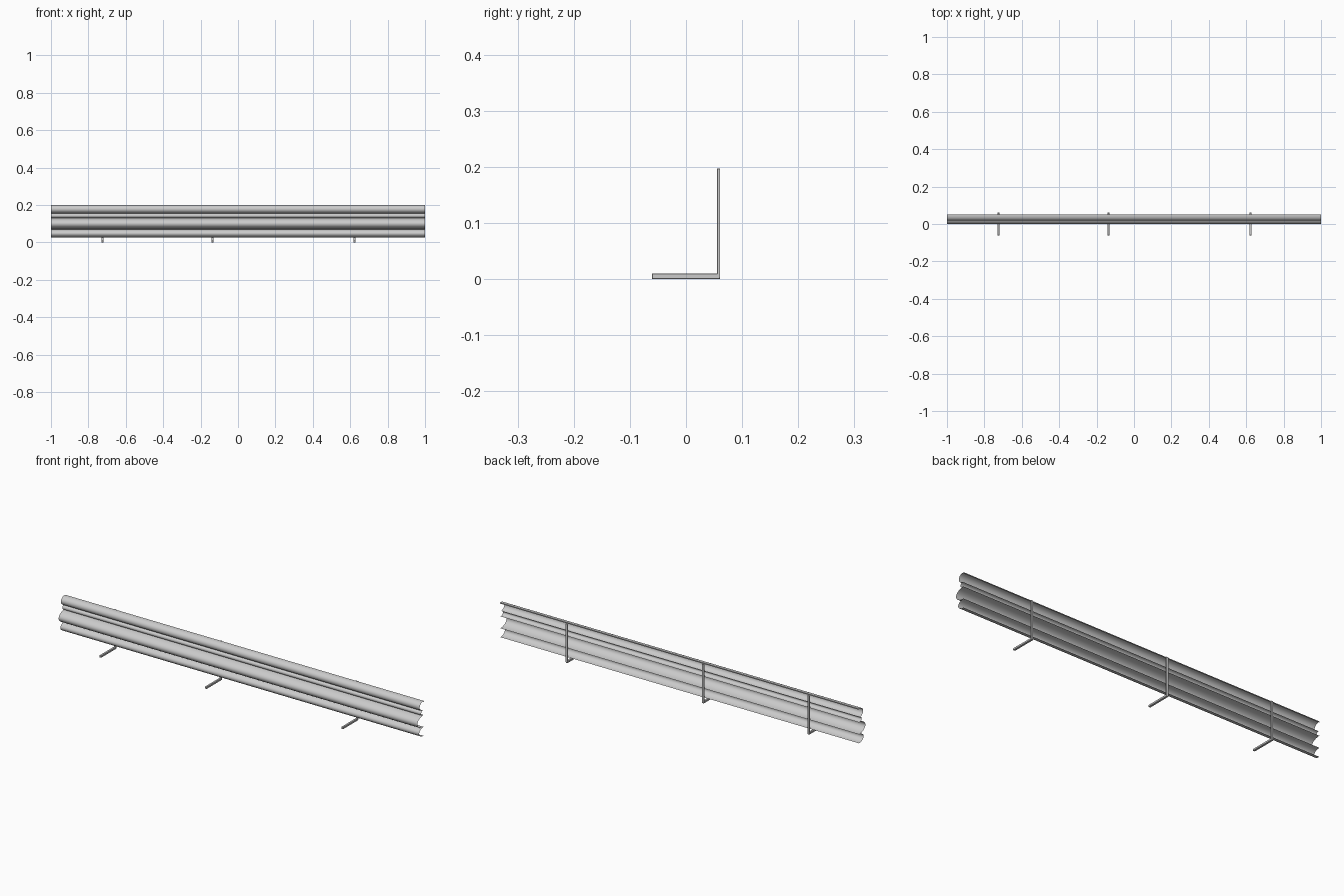
import bpy, bmesh, math

if "Cube" in bpy.data.objects:
    bpy.data.objects.remove(bpy.data.objects["Cube"])


def finish(name, bm, smooth=False):
    mesh = bpy.data.meshes.new(name)
    bm.to_mesh(mesh)
    bm.free()
    ob = bpy.data.objects.new(name, mesh)
    bpy.context.collection.objects.link(ob)
    if smooth:
        bpy.ops.object.select_all(action='DESELECT')
        ob.select_set(True)
        bpy.context.view_layer.objects.active = ob
        bpy.ops.object.shade_smooth_by_angle(angle=math.radians(40))
    return ob


def lobe(y_back, z_top, z_bottom, y_front, steps=14):
    """Half ellipse bulging toward -y, from top to bottom."""
    zc, rz, ry = (z_top + z_bottom) / 2, (z_top - z_bottom) / 2, y_back - y_front
    return [(y_back - ry * math.sin(math.pi * i / steps),
             zc + rz * math.cos(math.pi * i / steps)) for i in range(steps + 1)]


# Corrugated panel: open thin sheet swept along x
profile = [(0.052, 0.195), (0.052, 0.2)]
for args in [(0.045, 0.2, 0.155, 0.018), (0.045, 0.155, 0.13, 0.029),
             (0.050, 0.13, 0.07, 0.0), (0.050, 0.07, 0.025, 0.014)]:
    for p in lobe(*args):
        if math.dist(p, profile[-1]) > 1e-5:
            profile.append(p)
bm = bmesh.new()
rows = [[bm.verts.new((x, y, z)) for y, z in profile] for x in (-1, 1)]
for i in range(len(profile) - 1):
    bm.faces.new((rows[0][i], rows[0][i + 1], rows[1][i + 1], rows[1][i]))
finish("corrugated_panel", bm, smooth=True)


def box(name, x, y0, y1, z0, z1, width, bevel):
    bm = bmesh.new()
    bmesh.ops.create_cube(bm, size=1)
    for v in bm.verts:
        v.co = (x + v.co.x * width, (y0 + y1) / 2 + v.co.y * (y1 - y0),
                (z0 + z1) / 2 + v.co.z * (z1 - z0))
    bmesh.ops.bevel(bm, geom=bm.edges[:], offset=bevel, segments=1, affect='EDGES')
    finish(name, bm)


# L-shaped support brackets
for n, x in enumerate((-0.725, -0.137, 0.623), 1):
    box(f"bracket_foot_{n}", x, -0.061, 0.061, 0.0, 0.01, 0.011, 0.0012)
    box(f"bracket_post_{n}", x, 0.055, 0.061, 0.002, 0.197, 0.011, 0.0008)
